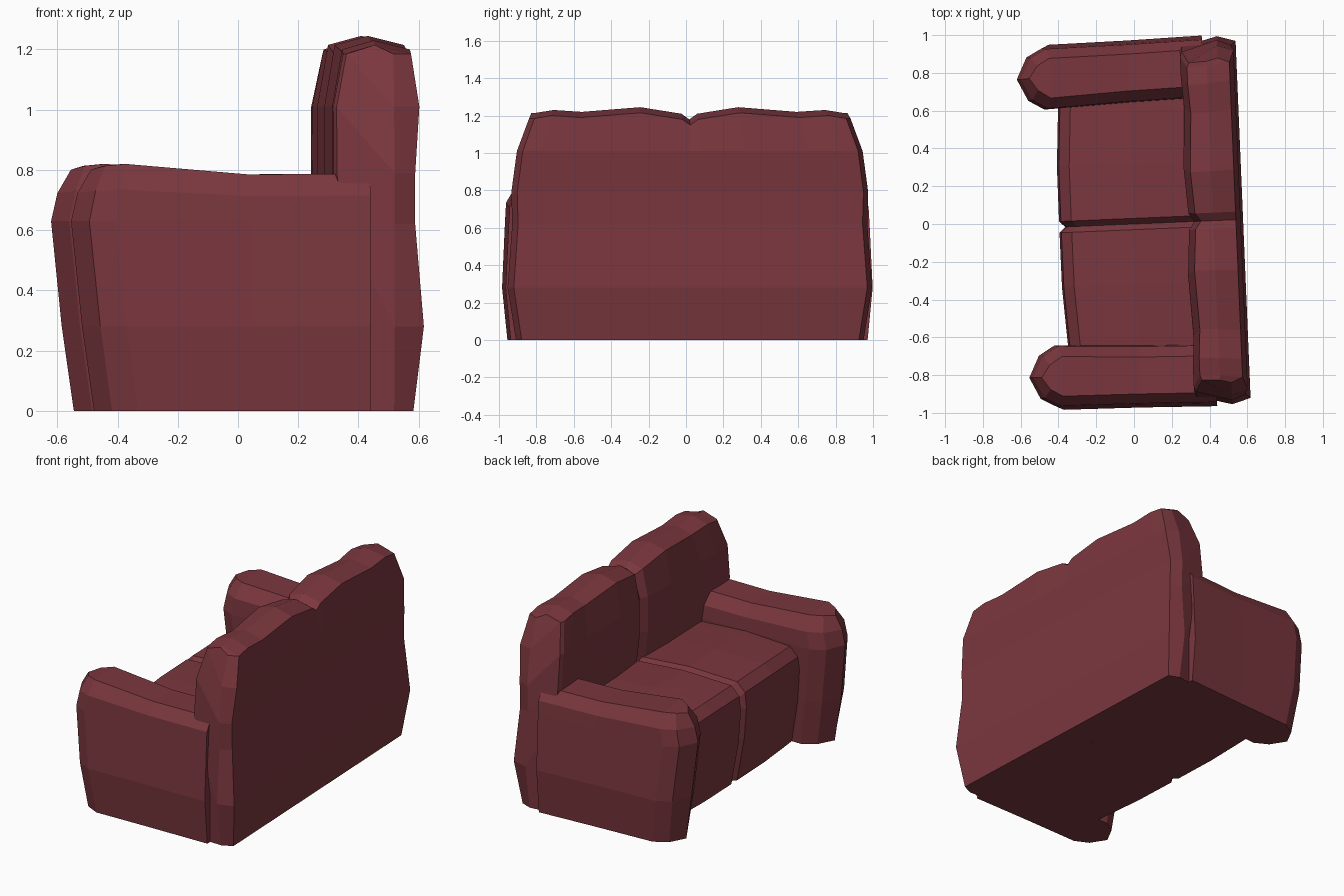
import bpy, bmesh

if "Cube" in bpy.data.objects:
    bpy.data.objects.remove(bpy.data.objects["Cube"])

TURN = 0.042  # the whole sofa is turned slightly about z

mat = bpy.data.materials.new("dark_red_fabric")
mat.diffuse_color = (0.195, 0.038, 0.048, 1)
mat.use_nodes = True
mat.node_tree.nodes["Principled BSDF"].inputs["Base Color"].default_value = mat.diffuse_color


def loft(name, rings, close_caps=True):
    """Skin a list of closed rings with equal point counts, flat shaded."""
    bm = bmesh.new()
    rows = [[bm.verts.new(p) for p in ring] for ring in rings]
    n = len(rows[0])
    for a, b in zip(rows, rows[1:]):
        for i in range(n):
            j = (i + 1) % n
            bm.faces.new((a[i], a[j], b[j], b[i]))
    for cap in (rows[0], rows[-1]):
        # cap as a strip of quads between the two sides of the ring
        for i in range(n // 2):
            quad = [cap[i], cap[i + 1], cap[n - 2 - i], cap[n - 1 - i]]
            quad = list(dict.fromkeys(quad))
            if len(quad) > 2:
                bm.faces.new(quad)
    bmesh.ops.recalc_face_normals(bm, faces=bm.faces)
    mesh = bpy.data.meshes.new(name)
    bm.to_mesh(mesh)
    bm.free()
    mesh.materials.append(mat)
    obj = bpy.data.objects.new(name, mesh)
    bpy.context.collection.objects.link(obj)
    obj.rotation_euler.z = TURN
    return obj


def arm_ring(z, tip, inner, outer, sag, r=0.14):
    """Plan outline of an arm at one height, with a blunt rounded front."""
    mid = (inner + outer) / 2
    k = min(0.05, (outer - inner) * 0.2)
    return [(0.40, outer + 0.01, z - sag), (0.0, outer, z - sag * 1.1),
            (tip + r, outer - 0.005, z), (tip + r * 0.4, outer - k, z - sag * 0.2),
            (tip, mid, z - sag * 0.6),
            (tip + r * 0.4, inner + k, z - sag * 0.2), (tip + r, inner, z),
            (0.0, inner + 0.02, z - sag * 1.1), (0.40, inner + 0.03, z - sag)]


# Arms: stacked outlines, mirrored to the other side
arms = loft("arms", [
    arm_ring(0.00, -0.512, 0.65, 0.945, 0),
    arm_ring(0.28, -0.552, 0.635, 0.972, 0),
    arm_ring(0.63, -0.588, 0.625, 0.955, 0),
    arm_ring(0.735, -0.567, 0.63, 0.95, 0.02),
    arm_ring(0.82, -0.522, 0.685, 0.90, 0.032, 0.11),
])
mirror = arms.modifiers.new("other_side", 'MIRROR')
mirror.use_axis = (False, True, False)

# Backrest: side profile (x, z, half width) carried across the width
back_profile = [
    (0.545, 0.00, 0.93), (0.578, 0.28, 0.975), (0.55, 0.62, 0.95),
    (0.55, 0.79, 0.955), (0.565, 1.01, 0.925), (0.54, 1.185, 0.86),
    (0.42, 1.215, 0.845), (0.315, 1.185, 0.84), (0.28, 1.01, 0.90),
    (0.28, 0.79, 0.925), (0.30, 0.62, 0.92), (0.30, 0.00, 0.92)]
# station along the width, top lift, front push-in
half = [(1.0, 0.0, 0.01), (0.97, 0.0, 0.0), (0.86, 0.015, 0.0), (0.68, 0.005, 0.01),
        (0.31, 0.03, -0.005), (0.05, -0.005, 0.01), (0.0, -0.035, 0.04)]
stations = [(-t, dz, dx) for t, dz, dx in half] + half[-2::-1]


def back_ring(t, dz, dx):
    ring = []
    for x, z, w in back_profile:
        lift = dz if z > 1.1 else 0
        px = x + dx if x < 0.4 else x
        if abs(t) == 1:
            px = min(px, 0.48)  # blunt rear corner
        ring.append((px, t * w, z + lift))
    return ring


loft("backrest", [back_ring(*s) for s in stations])

# Seat: front and top profile with a groove between the two cushions
seat_profile = [(0.33, 0.00), (-0.325, 0.00), (-0.375, 0.28), (-0.39, 0.48),
                (-0.38, 0.57), (-0.325, 0.625), (0.0, 0.64), (0.33, 0.62)]
seat_half = [(0.70, 0.02, -0.015), (0.60, 0.012, -0.008), (0.32, -0.005, 0.005),
             (0.03, -0.006, 0.005), (0.0, 0.025, -0.03)]
seat_stations = [(-y, dx, dz) for y, dx, dz in seat_half] + seat_half[-2::-1]
loft("seat", [[(x + (dx if x < -0.1 else 0), y, z + (dz if z > 0.5 else 0))
               for x, z in seat_profile] for y, dx, dz in seat_stations])
